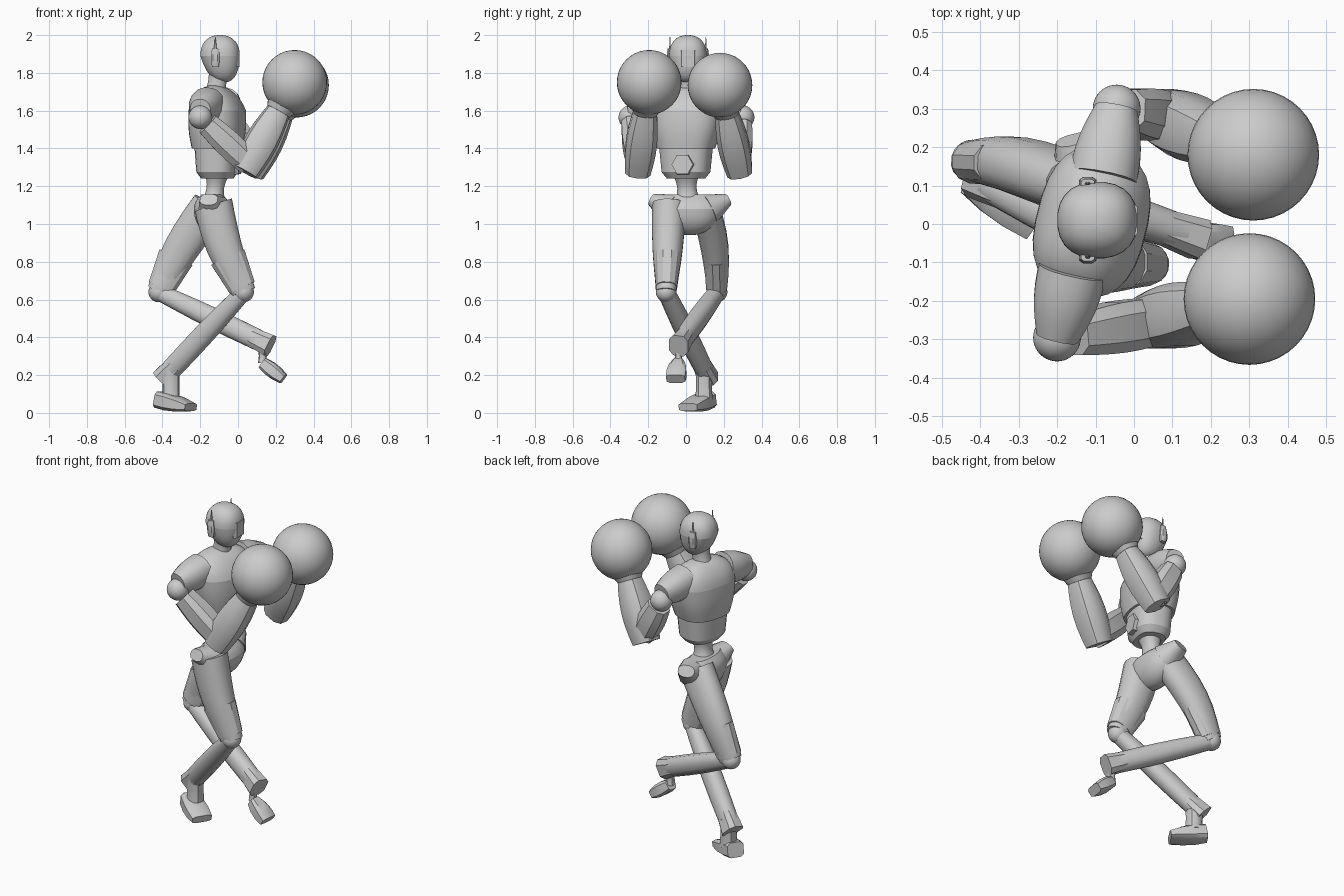
import bpy
import bmesh
import math
from mathutils import Vector

default_cube = bpy.data.objects.get("Cube")
if default_cube:
    bpy.data.objects.remove(default_cube, do_unlink=True)

SHADE = (.6, .6, .6, 1)
grey = bpy.data.materials.new("plain grey")
grey.use_nodes = True
grey.diffuse_color = SHADE
grey.node_tree.nodes["Principled BSDF"].inputs["Base Color"].default_value = SHADE

UP = Vector((0, 0, 1))
SIDEWAYS = Vector((0, 1, 0))
FORWARD = Vector((1, 0, 0))
CHEST_SIDE = Vector((.25, 1, 0)).normalized()


def finish(name, bm, angle):
    bmesh.ops.recalc_face_normals(bm, faces=bm.faces)
    mesh = bpy.data.meshes.new(name)
    bm.to_mesh(mesh)
    bm.free()
    mesh.materials.append(grey)
    part = bpy.data.objects.new(name, mesh)
    bpy.context.collection.objects.link(part)
    bpy.ops.object.select_all(action='DESELECT')
    part.select_set(True)
    bpy.context.view_layer.objects.active = part
    bpy.ops.object.shade_smooth_by_angle(angle=math.radians(angle))


def power_of(value, exponent):
    return math.copysign(abs(value) ** exponent, value)


def skin(name, start, end, size, end_size=None, side=SIDEWAYS, axis=None, bulge=0,
         bend=Vector(), dome=0, sides=16, square=2.3, steps=6, angle=35):
    """Tapered limb; it can swell, bend, or close in a dome at its far end."""
    start, end = Vector(start), Vector(end)
    size, end_size = Vector(size), Vector(end_size or size)
    along = (axis or end - start).normalized()
    across = (side - along * side.dot(along)).normalized()
    depth = along.cross(across)
    bm = bmesh.new()
    loops = []
    for step in range(steps + 1):
        f = step / steps
        if dome:
            f = min(math.sin(f * math.pi / 2), .995)
        swell = math.sin(math.pi * f)
        centre = start.lerp(end, f) + bend * swell
        radius = size.lerp(end_size, f) + Vector((bulge, bulge)) * swell
        if dome:
            radius *= (1 - f ** dome) ** (1 / dome)
        loop = []
        for k in range(sides):
            turn = math.tau * (k + .5) / sides
            u = power_of(math.cos(turn), 2 / square) * radius.x
            v = power_of(math.sin(turn), 2 / square) * radius.y
            loop.append(bm.verts.new(centre + across * u + depth * v))
        loops.append(loop)
    for low, high in zip(loops, loops[1:]):
        for k in range(sides):
            bm.faces.new((low[k - 1], low[k], high[k], high[k - 1]))
    bm.faces.new(loops[0])
    bm.faces.new(loops[-1])
    finish(name, bm, angle)


def ball(name, centre, radius):
    bm = bmesh.new()
    bmesh.ops.create_uvsphere(bm, u_segments=40, v_segments=20, radius=radius)
    bmesh.ops.translate(bm, verts=bm.verts, vec=centre)
    finish(name, bm, angle=60)


# Head and neck
head = Vector((-.095, .01, 1.89))
skin("crown", head, head + UP * .11, size=(.1, .105), axis=UP, dome=2.3, sides=24, steps=8)
skin("jaw", head, head + Vector((.02, 0, -.14)), size=(.1, .105), end_size=(.08, .08),
     axis=-UP, dome=2.6, sides=24, steps=8)
face = head + FORWARD * .06
skin("visor", face - UP * .06, face + UP * .03, size=(.05, .045), axis=UP,
     sides=8, square=5, steps=1)
skin("neck", (-.12, .01, 1.7), (-.1, .01, 1.8), size=(.05, .055), axis=UP, bulge=-.005)

# Ears with antennae
for label, sign in (("left", 1), ("right", -1)):
    ear = head + Vector((-.025, sign * .095, -.01))
    skin(label + "_ear", ear - UP * .05, ear + UP * .05, size=(.012, .018), axis=UP,
         bulge=.006, sides=8, square=3)
    skin(label + "_antenna", ear, ear + UP * .11, size=(.007, .012), end_size=(.002, .002),
         sides=6, steps=1)

# Torso
ribs = Vector((-.11, .005, 1.6))
hem = Vector((-.11, 0, 1.4))
waist = Vector((-.11, 0, 1.24))
skin("chest", hem, ribs, size=(.152, .128), end_size=(.195, .142), side=CHEST_SIDE, axis=UP,
     bulge=.008, sides=28, square=2.6)
skin("shoulder_yoke", ribs, ribs + Vector((-.015, 0, .135)), size=(.195, .142),
     end_size=(.19, .11), side=CHEST_SIDE, axis=UP, dome=2.2, sides=28, square=2.6, steps=8)
skin("abdomen", waist + UP * .035, hem + UP * .02, size=(.128, .105), end_size=(.143, .115),
     side=CHEST_SIDE, axis=UP, sides=24, square=2.6, steps=2)
skin("waist_bevel", waist, waist + UP * .035, size=(.1, .08), end_size=(.128, .105),
     side=CHEST_SIDE, axis=UP, sides=24, square=2.6, steps=1)
skin("belly_hexagon", (-.08, 0, 1.315), (.01, -.02, 1.315), size=(.07, .07),
     end_size=(.058, .058), side=UP, sides=6, square=2, steps=1, angle=20)
skin("spine", (-.13, .01, 1.12), waist + UP * .02, size=(.07, .065), axis=UP, bulge=-.018)

# Pelvis
hips = Vector((-.13, .02, 1.08))
skin("pelvis_bowl", hips, hips - UP * .14, size=(.165, .105), axis=-UP, dome=2, sides=24)
skin("pelvis_rim", hips, hips + Vector((-.01, 0, .075)), size=(.165, .105),
     end_size=(.12, .055), axis=UP, sides=24, bulge=.01)
for label, sign in (("left", 1), ("right", -1)):
    skin(label + "_hip_point", hips + SIDEWAYS * sign * .1,
         hips + Vector((-.025, sign * .2, .05)), size=(.085, .085), end_size=(.034, .05),
         side=UP, sides=12)

# Legs: one stands, the other is lifted and crosses behind it
legs = {
    "right": dict(hip=(-.13, -.09, 1.1), knee=(.03, -.105, .64), ankle=(-.4, .12, .18),
                  instep=(-.355, .095, .24), heel=(-.42, .12, .07), toe=(-.25, .01, .03),
                  heel_size=(.05, .045), toe_size=(.06, .022), post=.048,
                  thigh=(.09, .105), bend=(-.02, 0, 0)),
    "left": dict(hip=(-.14, .1, 1.1), knee=(-.42, .165, .64), ankle=(.17, -.04, .355),
                 instep=(.13, -.04, .34), heel=(.13, -.04, .265), toe=(.24, -.055, .18),
                 heel_size=(.032, .032), toe_size=(.052, .028), post=.024,
                 thigh=(.075, .105), bend=(-.02, .02, 0)),
}
for label, leg in legs.items():
    hip, knee, ankle = (Vector(leg[joint]) for joint in ("hip", "knee", "ankle"))
    bend = Vector(leg["bend"])
    wide = leg["thigh"][0]
    skin(label + "_thigh", hip, knee, size=leg["thigh"], end_size=(.052, .065),
         bulge=.01, bend=bend)
    skin(label + "_knee_guard", hip.lerp(knee, .6) + bend, hip.lerp(knee, .95),
         size=(wide - .015, .1), end_size=(.058, .075), sides=12, steps=2, angle=25)
    ball(label + "_knee", knee, .054)
    skin(label + "_shin", knee, ankle, size=(.045, .045), end_size=(.045, .055),
         bulge=.008, sides=12)
    skin(label + "_shin_cuff", knee.lerp(ankle, .82), ankle, size=(.045, .052),
         end_size=(.055, .062), sides=8, square=3, steps=1)
    instep, heel, toe = (Vector(leg[joint]) for joint in ("instep", "heel", "toe"))
    sole = Vector((instep.x, instep.y, heel.z))
    post = leg["post"]
    skin(label + "_ankle", instep, sole, size=(post, post), sides=10, bulge=-.004)
    skin(label + "_foot", heel, toe, size=leg["heel_size"], end_size=leg["toe_size"],
         side=(toe - heel).cross(UP), bulge=.01, sides=8, square=4, steps=3)

# Arms raised in a guard, with big round gloves
arms = {
    "left": dict(root=(-.08, .12, 1.635), shoulder=(-.045, .3, 1.565),
                 elbow=(.09, .275, 1.315), fist=(.31, .18, 1.735)),
    "right": dict(root=(-.16, -.12, 1.635), shoulder=(-.2, -.295, 1.565),
                  elbow=(.06, -.25, 1.32), fist=(.3, -.195, 1.75)),
}
for label, arm in arms.items():
    root, shoulder, elbow, fist = (Vector(point) for point in arm.values())
    wrist = elbow.lerp(fist, .67)
    skin(label + "_sleeve", root, shoulder + UP * .035, size=(.09, .09),
         end_size=(.056, .062), side=FORWARD, bulge=.01)
    ball(label + "_shoulder", shoulder, .062)
    skin(label + "_upper_arm", shoulder.lerp(elbow, .15), elbow, size=(.056, .064),
         end_size=(.062, .068), bulge=.01, sides=8, square=2.8, angle=25)
    skin(label + "_forearm", elbow.lerp(wrist, -.15), wrist, size=(.07, .075),
         end_size=(.06, .062), bulge=.02, sides=10, square=2.6)
    skin(label + "_cuff", wrist.lerp(fist, -.1), wrist.lerp(fist, .5), size=(.066, .066),
         end_size=(.11, .11), sides=20, steps=3)
    ball(label + "_glove", fist, .171)
